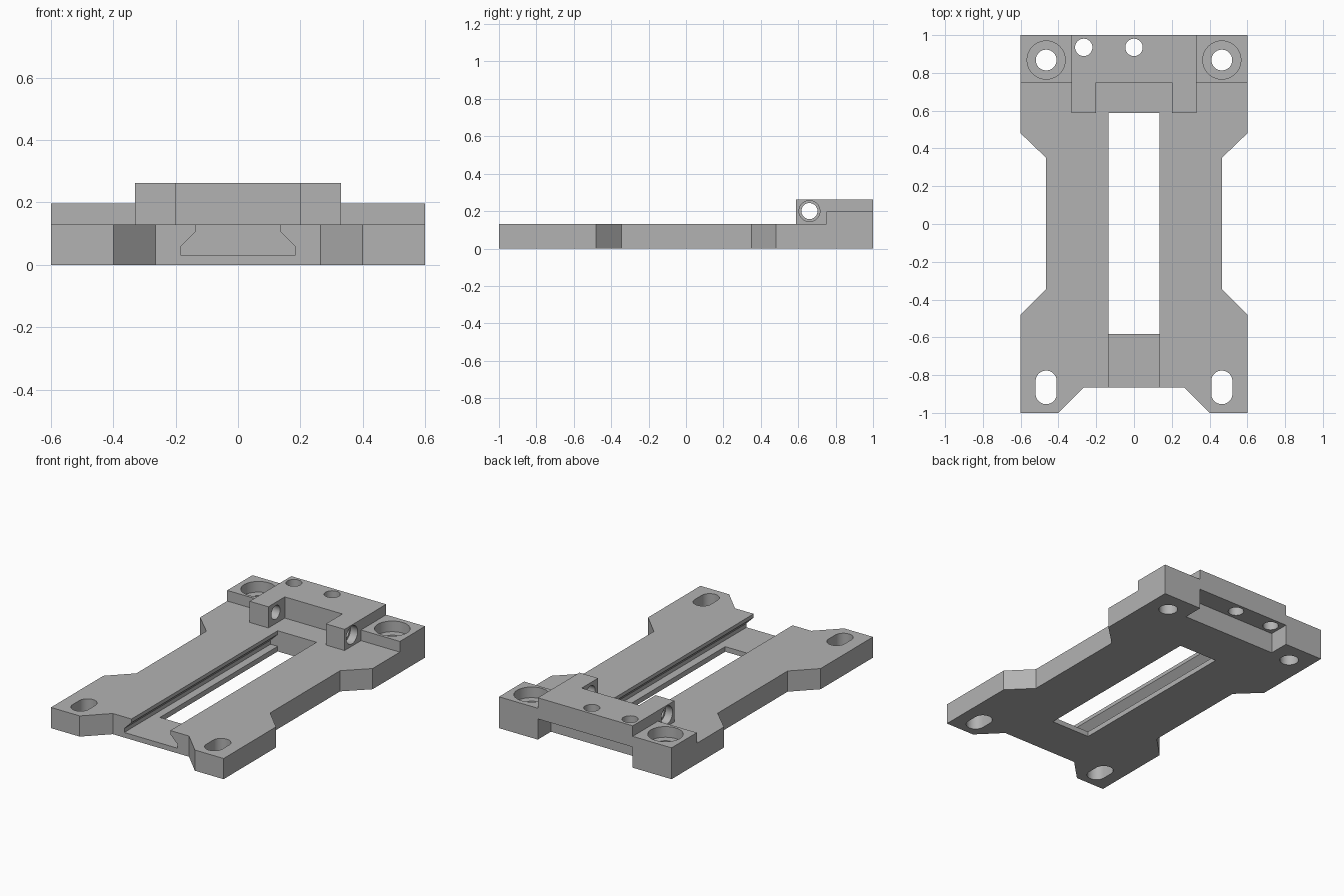
import bpy, bmesh, math
from mathutils import Matrix

cube = bpy.data.objects.get("Cube")
if cube:
    bpy.data.objects.remove(cube, do_unlink=True)

grey = bpy.data.materials.new("plain grey")
grey.use_nodes = True
grey.diffuse_color = (0.45, 0.45, 0.45, 1)
grey.node_tree.nodes["Principled BSDF"].inputs["Base Color"].default_value = (0.45, 0.45, 0.45, 1)

TO_Y = Matrix.Rotation(math.pi / 2, 4, "X")      # profile (x, z) extruded along y
TO_X = Matrix(((0, 0, 1, 0), (1, 0, 0, 0), (0, 1, 0, 0), (0, 0, 0, 1)))  # profile (y, z) along x


def prism(name, points, low, high, turn=Matrix()):
    """Extrude a closed 2D profile from low to high, then turn it."""
    bm = bmesh.new()
    face = bm.faces.new([bm.verts.new((a, b, low)) for a, b in points])
    ext = bmesh.ops.extrude_face_region(bm, geom=[face])
    verts = [v for v in ext["geom"] if isinstance(v, bmesh.types.BMVert)]
    bmesh.ops.translate(bm, verts=verts, vec=(0, 0, high - low))
    bm.transform(turn)
    bmesh.ops.recalc_face_normals(bm, faces=bm.faces)
    mesh = bpy.data.meshes.new(name)
    bm.to_mesh(mesh)
    bm.free()
    mesh.materials.append(grey)
    obj = bpy.data.objects.new(name, mesh)
    bpy.context.collection.objects.link(obj)
    return obj


def box(name, x0, x1, y0, y1, z0, z1):
    return prism(name, [(x0, y0), (x1, y0), (x1, y1), (x0, y1)], z0, z1)


def round_shape(a, b, radius, stretch=0.0, n=48):
    """Circle, or a slot when stretched along its second axis."""
    pts = []
    for i in range(n):
        t = 2 * math.pi * (i + 0.5) / n
        pts.append((a + radius * math.cos(t),
                    b + radius * math.sin(t) + math.copysign(stretch, math.sin(t))))
    return pts


def combine(target, other, operation):
    """Apply one boolean and discard the helper."""
    mod = target.modifiers.new("combine", "BOOLEAN")
    mod.operation, mod.solver, mod.object = operation, "EXACT", other
    bpy.context.view_layer.update()
    graph = bpy.context.evaluated_depsgraph_get()
    mesh = bpy.data.meshes.new_from_object(target.evaluated_get(graph))
    target.modifiers.clear()
    target.data = mesh
    bpy.data.objects.remove(other, do_unlink=True)


PLATE, STEP, TOP = 0.13, 0.197, 0.263
BACK, FRONT = 0.75, 0.587

# Base plate with waisted sides and chamfered front notch
half = [(0.6, 1), (0.6, 0.48), (0.465, 0.35), (0.465, -0.345),
        (0.6, -0.48), (0.6, -1), (0.4, -1), (0.265, -0.865)]
plate = prism("mounting_plate", half + [(-x, y) for x, y in reversed(half)], 0, PLATE)

# Raised corner pads and the forked hinge block
outline = [(0.6, BACK), (0.6, 1), (-0.6, 1), (-0.6, BACK)]
combine(plate, prism("corner_pads", outline, PLATE, STEP), "UNION")
fork = [(0.33, 1), (0.33, FRONT), (0.2, FRONT), (0.2, BACK)]
combine(plate, prism("hinge_block", fork + [(-x, y) for x, y in reversed(fork)],
                     PLATE, TOP), "UNION")

# Cable recess under the back edge
combine(plate, box("back_recess", -0.33, 0.33, 0.87, 1.1, -0.1, PLATE), "DIFFERENCE")

# Dovetail channel and the window through its floor
rail = [(0.135, 0.15), (0.135, 0.107), (0.185, 0.057), (0.185, 0.032)]
combine(plate, prism("dovetail", rail + [(-x, z) for x, z in reversed(rail)],
                     -FRONT, 1.1, TO_Y), "DIFFERENCE")
combine(plate, box("window", -0.135, 0.135, -0.582, FRONT, -0.1, 0.08), "DIFFERENCE")

for side in (-1, 1):
    x = side * 0.465
    # Front adjustment slots and counterbored back screw holes
    combine(plate, prism("slot", round_shape(x, -0.865, 0.056, 0.033), -0.1, 0.3), "DIFFERENCE")
    combine(plate, prism("screw_hole", round_shape(x, 0.868, 0.055), -0.1, 0.3), "DIFFERENCE")
    combine(plate, prism("counterbore", round_shape(x, 0.868, 0.101), PLATE, 0.3), "DIFFERENCE")
    # Wider mouth on the outer side of each hinge lug
    ends = sorted((side * 0.28, side * 0.36))
    combine(plate, prism("pin_mouth", round_shape(0.66, 0.2, 0.056), *ends, TO_X), "DIFFERENCE")

# Hinge pin bore and the two vertical holes in the hinge block
combine(plate, prism("pin_bore", round_shape(0.66, 0.2, 0.043), -0.5, 0.5, TO_X), "DIFFERENCE")
for x in (-0.266, 0):
    combine(plate, prism("block_hole", round_shape(x, 0.935, 0.046), 0.05, 0.4), "DIFFERENCE")

bpy.ops.object.select_all(action="DESELECT")
plate.select_set(True)
bpy.context.view_layer.objects.active = plate
bpy.ops.object.shade_smooth_by_angle(angle=math.radians(30))
